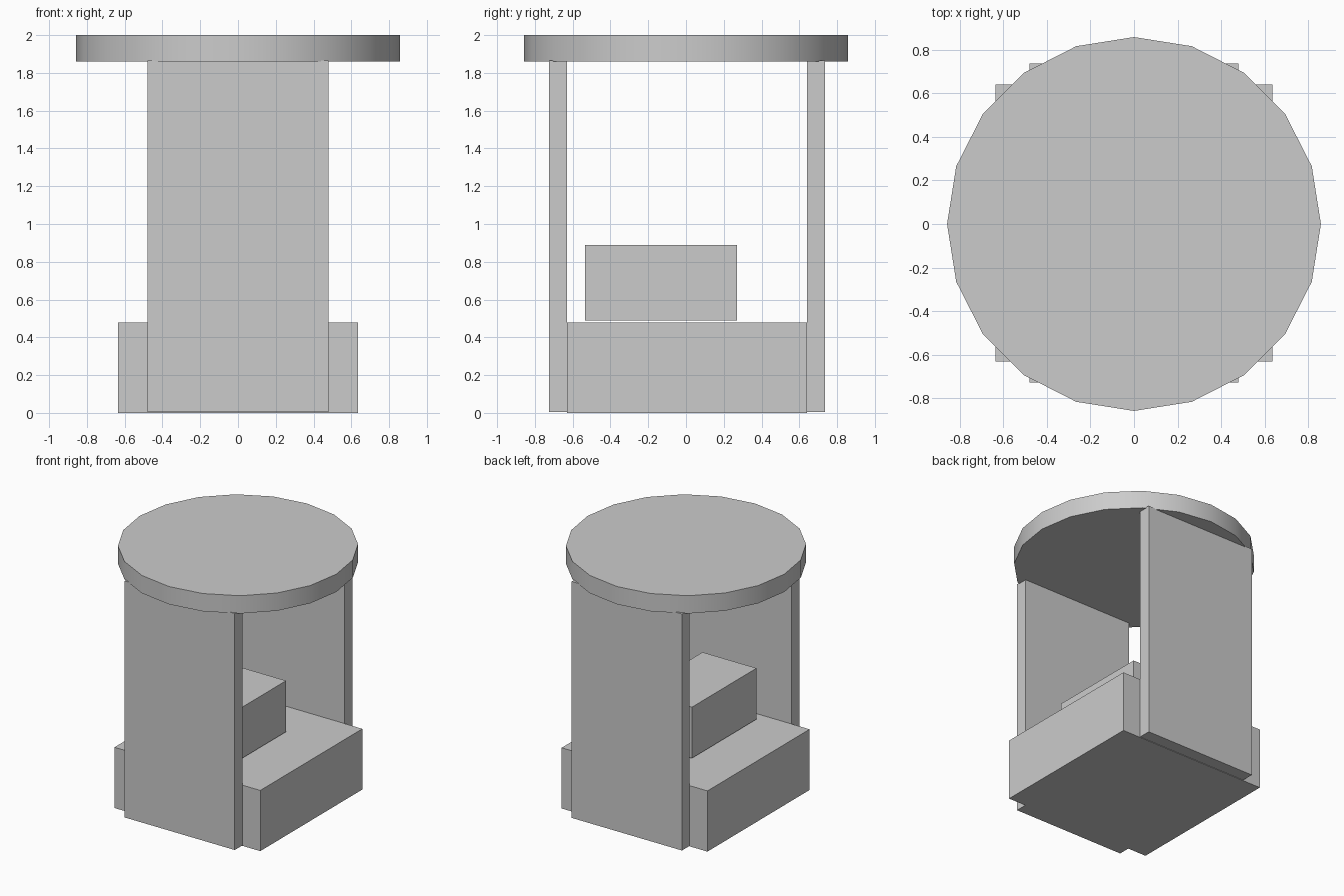
import bpy, math

# Remove the default cube
cube = bpy.data.objects.get("Cube")
if cube:
    bpy.data.objects.remove(cube, do_unlink=True)

# Single flat colour
grey = bpy.data.materials.new("light_grey")
grey.use_nodes = True
color = (0.6, 0.6, 0.6, 1)
grey.diffuse_color = color
grey.node_tree.nodes["Principled BSDF"].inputs["Base Color"].default_value = color


def box(name, low, high):
    """Axis-aligned block between two corners."""
    center = [(a + b) / 2 for a, b in zip(low, high)]
    bpy.ops.mesh.primitive_cube_add(size=1, location=center)
    obj = bpy.context.object
    obj.name = name
    obj.scale = [b - a for a, b in zip(low, high)]
    bpy.ops.object.transform_apply(location=False, rotation=False, scale=True)
    obj.data.materials.append(grey)
    return obj


# Base block and the smaller block hovering just above it
box("base", (-0.635, -0.63, 0), (0.635, 0.64, 0.478))
box("seat_block", (-0.24, -0.535, 0.488), (0.23, 0.27, 0.89))

# Upright panels, slightly let into the roof
for name, y in (("front_panel", -0.726), ("back_panel", 0.64)):
    box(name, (-0.48, y, 0.004), (0.48, y + 0.096, 1.866))

# Round roof with twenty sides and a smooth rim
bpy.ops.mesh.primitive_cylinder_add(vertices=20, radius=0.857, depth=0.14, location=(0, 0, 1.93))
roof = bpy.context.object
roof.name = "roof"
roof.data.materials.append(grey)
bpy.ops.object.shade_smooth_by_angle(angle=math.radians(30))
